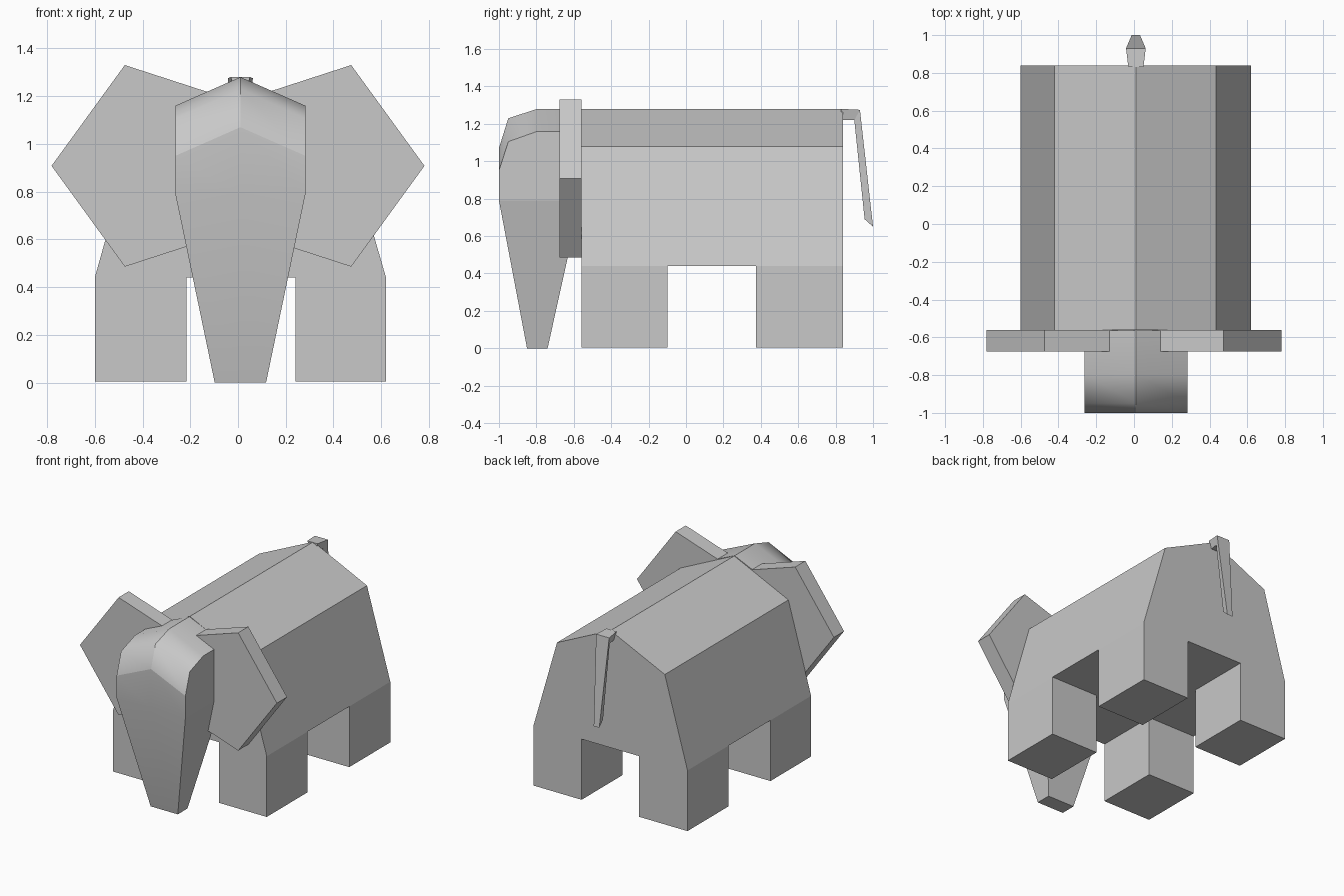
import bpy, bmesh
from math import cos, sin, tau

default = bpy.data.objects.get("Cube")
if default:
    bpy.data.objects.remove(default, do_unlink=True)

grey = bpy.data.materials.new("elephant grey")
grey.use_nodes = True
colour = (0.58, 0.58, 0.58, 1)
grey.diffuse_color = colour
grey.node_tree.nodes["Principled BSDF"].inputs["Base Color"].default_value = colour
MID = 0.01  # centre line of body, head and tail


def finish(name, bm):
    bmesh.ops.recalc_face_normals(bm, faces=bm.faces)
    mesh = bpy.data.meshes.new(name)
    bm.to_mesh(mesh)
    bm.free()
    mesh.materials.append(grey)
    obj = bpy.data.objects.new(name, mesh)
    bpy.context.collection.objects.link(obj)
    return obj


def loft(name, rings, caps=True):
    """Skin a list of closed rings with equal point counts."""
    bm = bmesh.new()
    loops = [[bm.verts.new(p) for p in ring] for ring in rings]
    for a, b in zip(loops, loops[1:]):
        for i in range(len(a)):
            j = (i + 1) % len(a)
            bm.faces.new((a[i], a[j], b[j], b[i]))
    if caps:
        bm.faces.new(loops[0])
        bm.faces.new(loops[-1])
    return finish(name, bm)


def prism(name, outline, y0, y1):
    """Extrude an x-z outline along y."""
    return loft(name, [[(x, y, z) for x, z in outline] for y in (y0, y1)])


# Body with a ridged back
prism("body", [(-0.60, 0.44), (0.62, 0.44), (0.435, 1.08), (MID, 1.28), (-0.42, 1.08)], -0.56, 0.84)

# Four block legs
for side, x0, x1 in (("right", -0.60, -0.215), ("left", 0.24, 0.62)):
    for end, y0, y1 in (("front", -0.56, -0.10), ("back", 0.375, 0.84)):
        prism(f"{end}_{side}_leg", [(x0, 0.005), (x1, 0.005), (x1, 0.44), (x0, 0.44)], y0, y1)

# Five-sided ears, pointing outwards
for side, s in (("right", -1), ("left", 1)):
    ear = [(s * (0.337 + 0.444 * cos(i * tau / 5)), 0.908 + 0.444 * sin(i * tau / 5)) for i in range(5)]
    prism(f"{side}_ear", ear, -0.675, -0.56)

# Head and trunk: stations of (y, edge z, ridge z, half width) from the back
# over the brow and down the front to the tip of the trunk
stations = [(-0.565, 0.79, 0.79, 0.2725), (-0.565, 1.16, 1.28, 0.2725),
            (-0.795, 1.16, 1.28, 0.2725), (-0.95, 1.105, 1.23, 0.2725),
            (-1.0, 0.95, 1.07, 0.2725), (-1.0, 0.79, 0.79, 0.2725),
            (-0.85, 0, 0, 0.1075), (-0.74, 0, 0, 0.1075)]
bm = bmesh.new()
rows = [[bm.verts.new((MID + k * w, y, ridge if k == 0 else edge)) for k in (-1, 0, 1)]
        for y, edge, ridge, w in stations]
for i, a in enumerate(rows):
    b = rows[(i + 1) % len(rows)]
    for k in (0, 1):
        bm.faces.new((a[k], a[k + 1], b[k + 1], b[k]))
for k in (0, 2):
    # Cheek above, tapering trunk side below
    bm.faces.new([r[k] for r in rows[:6]])
    bm.faces.new([rows[i][k] for i in (0, 5, 6, 7)])
for f in bm.faces:
    f.smooth = True
rounded = [{a, b} for i in (2, 3, 5) for a, b in zip(rows[i], rows[i][1:])]
for e in bm.edges:
    e.smooth = set(e.verts) in rounded
finish("head_and_trunk", bm)

# Tail: short root, then a tapering drop
tail = []
for (yo, zo), (yi, zi), wo, wi in (
        ((0.83, 1.28), (0.83, 1.22), 0.04, 0.025),
        ((0.93, 1.275), (0.90, 1.22), 0.052, 0.035),
        ((1.0, 0.65), (0.955, 0.69), 0.022, 0.02)):
    tail.append([(MID - wo, yo, zo), (MID + wo, yo, zo), (MID + wi, yi, zi), (MID - wi, yi, zi)])
loft("tail", tail)
